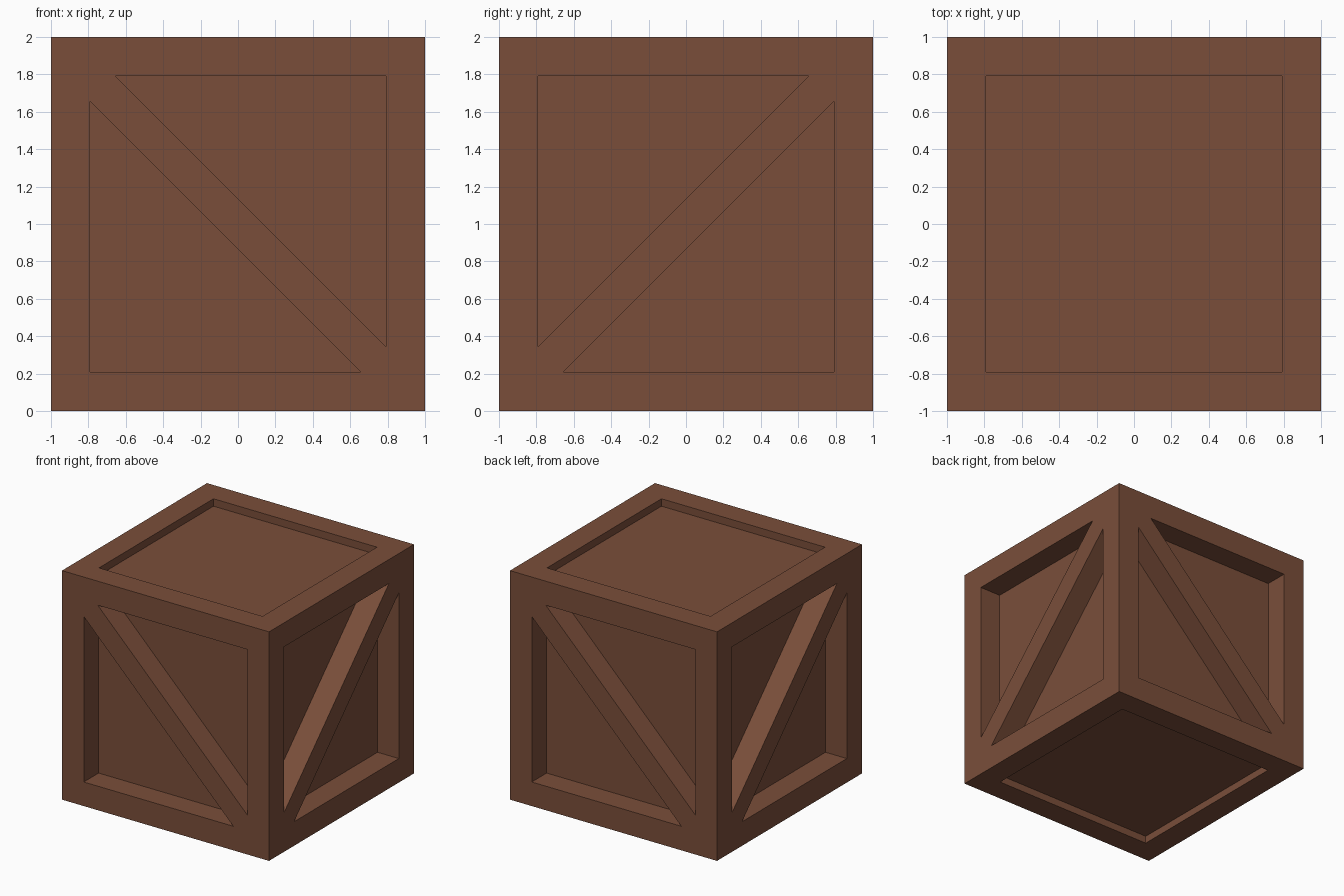
import bpy, bmesh, math
from mathutils import Matrix, Vector

if "Cube" in bpy.data.objects:
    bpy.data.objects.remove(bpy.data.objects["Cube"])

FRAME = 0.21        # width of the timber frame
SIDE_DEPTH = 0.205  # recess of the side panels
LID_DEPTH = 0.065   # recess of the top and bottom panels
IN = 1 - FRAME
BRACE = 0.135       # brace half-width measured along the frame

wood = bpy.data.materials.new("brown wood")
wood.diffuse_color = (0.195, 0.076, 0.042, 1)
wood.use_nodes = True
wood.node_tree.nodes["Principled BSDF"].inputs["Base Color"].default_value = wood.diffuse_color


def add_object(name, bm):
    bmesh.ops.recalc_face_normals(bm, faces=bm.faces)
    mesh = bpy.data.meshes.new(name)
    bm.to_mesh(mesh)
    bm.free()
    mesh.materials.append(wood)
    obj = bpy.data.objects.new(name, mesh)
    bpy.context.collection.objects.link(obj)
    return obj


def prism(bm, points, direction):
    """Closed prism from a flat outline pushed along a direction."""
    base = bm.faces.new([bm.verts.new(p) for p in points])
    ext = bmesh.ops.extrude_face_region(bm, geom=[base], use_keep_orig=True)
    verts = [g for g in ext["geom"] if isinstance(g, bmesh.types.BMVert)]
    bmesh.ops.translate(bm, verts=verts, vec=direction)


# Crate block
bm = bmesh.new()
bmesh.ops.create_cube(bm, size=2, matrix=Matrix.Translation((0, 0, 1)))
crate = add_object("crate", bm)

# Recess cutters: two triangles per side leave a diagonal brace standing
bm = bmesh.new()
triangle = [(-IN + BRACE, IN), (IN, IN), (IN, -IN + BRACE)]
for side in range(4):
    rot = Matrix.Rotation(side * math.pi / 2, 3, 'Z')
    flip = -1 if side % 2 else 1          # braces alternate in direction
    for s in (1, -1):
        pts = [rot @ Vector((flip * s * u, -1 + SIDE_DEPTH, 1 + s * v))
               for u, v in triangle]
        prism(bm, pts, rot @ Vector((0, -SIDE_DEPTH - 0.1, 0)))

# Square recesses in the top and bottom
square = [(-IN, -IN), (IN, -IN), (IN, IN), (-IN, IN)]
for z, d in ((2 - LID_DEPTH, 1), (LID_DEPTH, -1)):
    prism(bm, [Vector((x, y, z)) for x, y in square],
          Vector((0, 0, d * (LID_DEPTH + 0.1))))
cutter = add_object("recess_cutter", bm)
cutter.hide_render = True
cutter.display_type = 'WIRE'

mod = crate.modifiers.new("panel recesses", 'BOOLEAN')
mod.operation = 'DIFFERENCE'
mod.solver = 'EXACT'
mod.object = cutter
